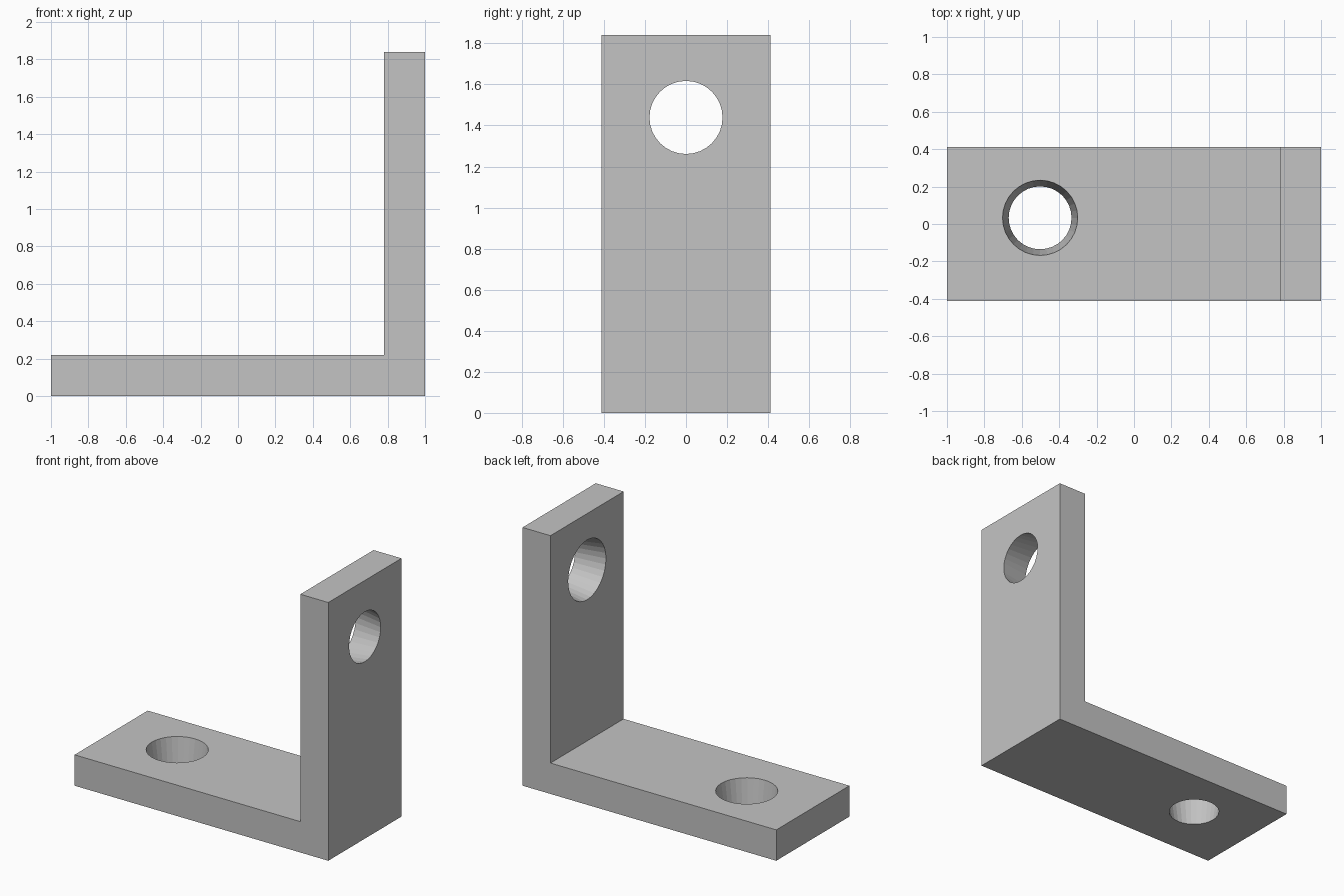
import bpy
import bmesh
from math import pi
from mathutils import Matrix

if "Cube" in bpy.data.objects:
    bpy.data.objects.remove(bpy.data.objects["Cube"], do_unlink=True)

HALF_WIDTH, HEIGHT, THICK = 0.412, 1.84, 0.22

grey = bpy.data.materials.new("plain_grey")
grey.use_nodes = True
colour = (0.55, 0.55, 0.55, 1)
grey.diffuse_color = colour
grey.node_tree.nodes["Principled BSDF"].inputs["Base Color"].default_value = colour


def make_object(name, bm):
    bmesh.ops.recalc_face_normals(bm, faces=bm.faces)
    mesh = bpy.data.meshes.new(name)
    bm.to_mesh(mesh)
    bm.free()
    mesh.materials.append(grey)
    obj = bpy.data.objects.new(name, mesh)
    bpy.context.collection.objects.link(obj)
    return obj


# L-shaped bracket, extruded from its side profile
inner = 1 - THICK
profile = [(-1, 0), (1, 0), (1, HEIGHT), (inner, HEIGHT), (inner, THICK), (-1, THICK)]
bm = bmesh.new()
face = bm.faces.new([bm.verts.new((x, -HALF_WIDTH, z)) for x, z in profile])
side = bmesh.ops.extrude_face_region(bm, geom=[face])
verts = [v for v in side["geom"] if isinstance(v, bmesh.types.BMVert)]
bmesh.ops.translate(bm, verts=verts, vec=(0, 2 * HALF_WIDTH, 0))
bracket = make_object("angle_bracket", bm)


# Tapered screw holes, wider on the inside of the angle
def tapered_hole(name, centre, rotation, outer_radius, inner_radius):
    taper = (inner_radius - outer_radius) / THICK
    margin = 0.1
    bm = bmesh.new()
    bmesh.ops.create_cone(
        bm, cap_ends=True, segments=32, depth=THICK + 2 * margin,
        radius1=outer_radius - taper * margin,
        radius2=inner_radius + taper * margin,
        matrix=Matrix.Translation(centre) @ rotation)
    cutter = make_object(name, bm)
    cutter.hide_render = True
    cut = bracket.modifiers.new(name, "BOOLEAN")
    cut.operation = "DIFFERENCE"
    cut.solver = "EXACT"
    cut.object = cutter
    bpy.context.view_layer.objects.active = bracket
    bpy.ops.object.modifier_apply(modifier=cut.name)
    bpy.data.objects.remove(cutter, do_unlink=True)


tapered_hole("base_hole", (-0.502, 0.033, THICK / 2), Matrix.Identity(4), 0.168, 0.201)
tapered_hole("upright_hole", (1 - THICK / 2, 0, 1.439),
             Matrix.Rotation(-pi / 2, 4, "Y"), 0.178, 0.213)
